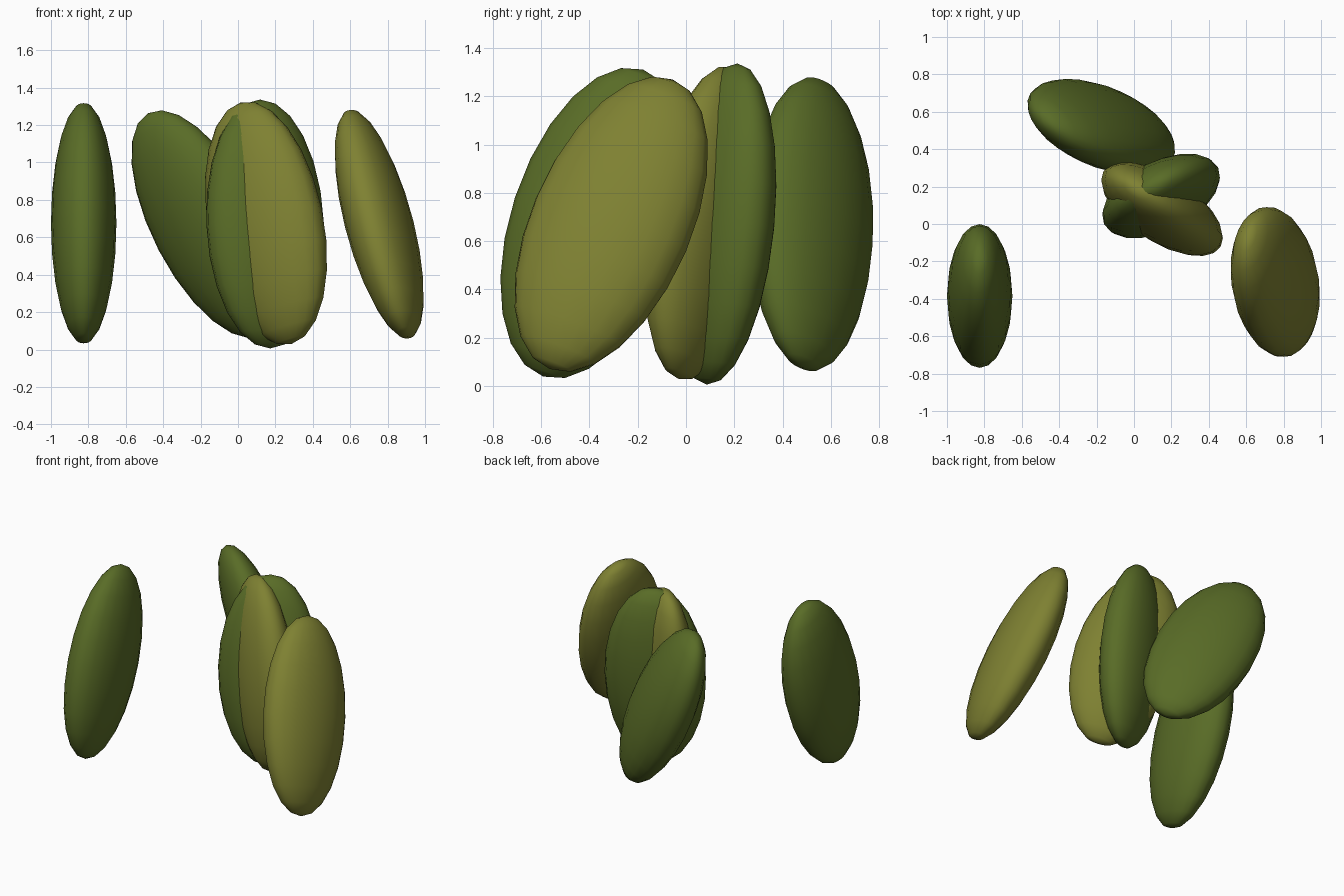
import bpy
from mathutils import Matrix, Vector

if "Cube" in bpy.data.objects:
    bpy.data.objects.remove(bpy.data.objects["Cube"])


def material(name, rgb):
    m = bpy.data.materials.new(name)
    m.diffuse_color = (*rgb, 1)
    m.use_nodes = True
    m.node_tree.nodes["Principled BSDF"].inputs["Base Color"].default_value = m.diffuse_color
    return m


green = material("leaf_green", (0.10, 0.15, 0.02))
olive = material("olive", (0.21, 0.22, 0.032))

# Half sizes shared by every pad: thickness, width, length
THICK, WIDE, LONG = 0.175, 0.341, 0.669


def pad(name, centre, length_dir, flat_dir, mat):
    """Flattened egg-shaped pad, long along length_dir and thin along flat_dir."""
    w = Vector(length_dir).normalized()
    u = Vector(flat_dir)
    u = (u - w * u.dot(w)).normalized()
    v = w.cross(u)
    rot = Matrix((u, v, w)).transposed().to_4x4()
    bpy.ops.mesh.primitive_uv_sphere_add(segments=20, ring_count=12, radius=1)
    ob = bpy.context.object
    ob.name = name
    size = Matrix.Diagonal((THICK, WIDE, LONG, 1))
    ob.data.transform(Matrix.Translation(centre) @ rot @ size)
    ob.data.materials.append(mat)
    bpy.ops.object.shade_smooth()


# Free-standing pads
pad("left_pad", (-0.825, -0.385, 0.675), (0, 0.309, 0.951), (1, 0, 0), green)
pad("right_pad", (0.755, -0.31, 0.67), (-0.252, 0.424, 1), (1, -0.16, 0.32), olive)
pad("back_pad", (-0.175, 0.52, 0.67), (-0.518, 0.061, 1), (1, 1.33, 0.43), green)

# Two crossing pads in the middle
pad("middle_green_pad", (0.145, 0.15, 0.671), (-0.041, 0.095, 1), (1, -2.0, 0.23), green)
pad("middle_olive_pad", (0.15, 0.08, 0.675), (-0.212, 0.174, 1), (1, 1.63, -0.07), olive)
